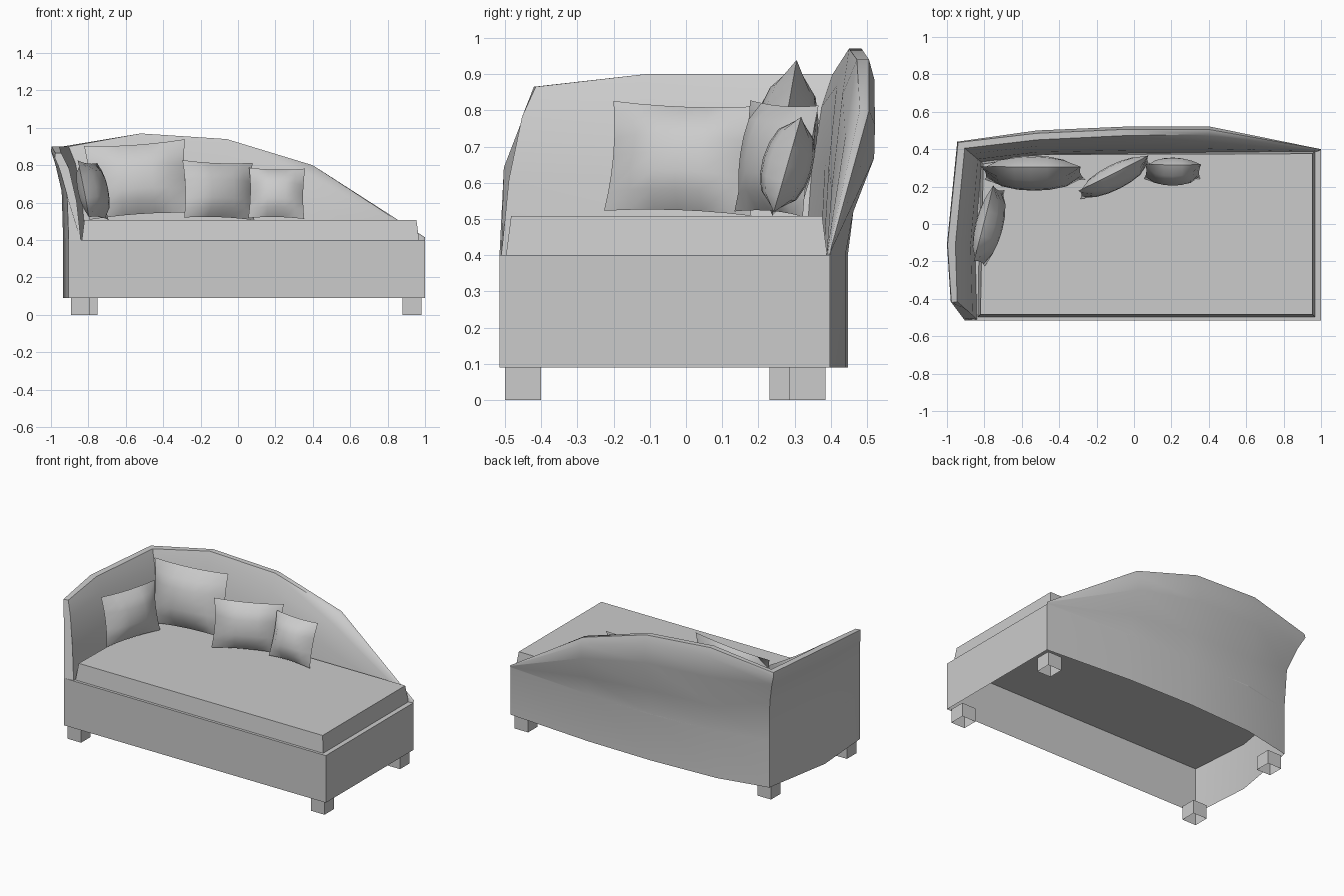
import bpy, bmesh
from math import radians, copysign
from mathutils import Matrix, Vector

cube = bpy.data.objects.get("Cube")
if cube:
    bpy.data.objects.remove(cube, do_unlink=True)

GREY = (0.6, 0.6, 0.6, 1)
mat = bpy.data.materials.new("grey_fabric")
mat.use_nodes = True
mat.diffuse_color = GREY
mat.node_tree.nodes["Principled BSDF"].inputs["Base Color"].default_value = GREY

FLOOR, DECK = 0.09, 0.4


def finish(name, bm, smooth=None):
    bmesh.ops.recalc_face_normals(bm, faces=bm.faces)
    mesh = bpy.data.meshes.new(name)
    bm.to_mesh(mesh)
    bm.free()
    mesh.materials.append(mat)
    obj = bpy.data.objects.new(name, mesh)
    bpy.context.collection.objects.link(obj)
    if smooth:
        bpy.ops.object.select_all(action='DESELECT')
        obj.select_set(True)
        bpy.context.view_layer.objects.active = obj
        bpy.ops.object.shade_smooth_by_angle(angle=radians(smooth))


def prism(name, corners, z0, z1, taper=0.0):
    """Open-bottomed block whose top is drawn in by taper."""
    bm = bmesh.new()
    low = [bm.verts.new((x, y, z0)) for x, y in corners]
    top = [bm.verts.new((x - copysign(taper, x), y - copysign(taper, y), z1))
           for x, y in corners]
    for i in range(len(corners)):
        j = (i + 1) % len(corners)
        bm.faces.new((low[i], low[j], top[j], top[i]))
    bm.faces.new(top)
    finish(name, bm)


# Curved arm and back: levels pair a height fraction with a flare fraction
arm_levels = [(0, 0), (.52, .12), (.8, .62), (.95, 1), (1, .95)]
back_levels = [(0, 0), (.3, .27), (.67, .97), (.9, 1), (1, .8)]
inner_levels = [(1, 1), (.82, .6), (.45, .22), (0, 0)]
# Outer foot, outer rim, inner rim, inner foot, rim height, outer levels
stations = [
    ((-.905, -.515), (-.98, -.415), (-.945, -.415), (-.84, -.51), .865, arm_levels),
    ((-.935, -.11), (-1, -.11), (-.955, -.11), (-.85, -.11), .9, arm_levels),
    ((-.855, .355), (-.945, .44), (-.905, .405), (-.815, .33), .9, arm_levels),
    ((-.52, .425), (-.52, .5), (-.52, .45), (-.52, .365), .97, back_levels),
    ((-.06, .447), (-.06, .52), (-.06, .472), (-.06, .372), .94, back_levels),
    ((.4, .44), (.4, .522), (.4, .48), (.4, .38), .8, back_levels),
    ((1, .397), (1, .4), (.99, .395), (.98, .388), .415, back_levels),
]


def column(foot, rim, height, levels):
    foot, rim = Vector(foot), Vector(rim)
    return [(*foot.lerp(rim, f), DECK + t * (height - DECK)) for t, f in levels]


bm = bmesh.new()
rows = []
for foot, rim, inner_rim, inner_foot, height, levels in stations:
    pts = [(*foot, FLOOR)] + column(foot, rim, height, levels)
    pts += column(inner_foot, inner_rim, height, inner_levels)
    rows.append([bm.verts.new(p) for p in pts])
for a, b in zip(rows, rows[1:]):
    for i in range(len(a) - 1):
        bm.faces.new((a[i], b[i], b[i + 1], a[i + 1]))
bm.faces.new(rows[0][1:])
bm.faces.new(rows[-1][1:])
finish("curved_back_and_arm", bm, 62)

# Front and end panels of the base
bm = bmesh.new()
corners = [stations[0][0], (1, -.515), stations[-1][0]]
pairs = [[bm.verts.new((*c, z)) for z in (FLOOR, DECK)] for c in corners]
for a, b in zip(pairs, pairs[1:]):
    bm.faces.new((a[0], b[0], b[1], a[1]))
finish("base_panels", bm)

# Deck under the mattress, following the base outline
bm = bmesh.new()
outline = [s[0] for s in stations] + [corners[1]]
deck = bm.faces.new([bm.verts.new((*p, DECK)) for p in outline])
low = bmesh.ops.extrude_face_region(bm, geom=[deck], use_keep_orig=True)["geom"]
for v in low:
    if isinstance(v, bmesh.types.BMVert):
        v.co.z -= .008
finish("deck", bm)

# Mattress, with its hidden corner cut to follow the back
prism("mattress", [(-.835, -.497), (.968, -.497), (.968, .39), (-.5, .385), (-.82, .335)],
      DECK, .508, .014)

# Legs
for name, x, y in (("front_right_leg", -.842, -.45), ("front_left_leg", .93, -.45),
                   ("back_right_leg", -.8, .28), ("back_left_leg", .93, .335)):
    prism(name, [(x + dx, y + dy) for dx, dy in
                 ((-.05, -.05), (.05, -.05), (.05, .05), (-.05, .05))], 0, FLOOR)


# Cushions: two bulged grids joined along a pinched seam
def cushion(name, centre, width, height, depth, yaw, lean, roll):
    bm = bmesh.new()
    for side in (-1, 1):
        grid = bmesh.ops.create_grid(bm, x_segments=6, y_segments=6, size=1)["verts"]
        for v in grid:
            u, w = v.co.x, v.co.y
            bulge = max(0, (1 - u * u) * (1 - w * w)) ** .55
            v.co = (u * width / 2 * (1 - .06 * (1 - w * w)),
                    side * bulge * depth / 2,
                    w * height / 2 * (1 - .06 * (1 - u * u)))
    bmesh.ops.remove_doubles(bm, verts=bm.verts, dist=.0005)
    turn = (Matrix.Translation(centre) @ Matrix.Rotation(radians(yaw), 4, 'Z')
            @ Matrix.Rotation(radians(-lean), 4, 'X') @ Matrix.Rotation(radians(-roll), 4, 'Y'))
    bmesh.ops.transform(bm, matrix=turn, verts=bm.verts)
    finish(name, bm, 50)


cushion("large_cushion", (-.54, .272, .724), .54, .4, .18, -1, 10, 4)
cushion("middle_cushion", (-.105, .25, .667), .42, .31, .13, 27, 8, -2)
cushion("small_cushion", (.207, .28, .65), .3, .28, .14, 0, 16, -1)
cushion("arm_cushion", (-.775, -.01, .667), .42, .31, .14, 76, 12, -2)
